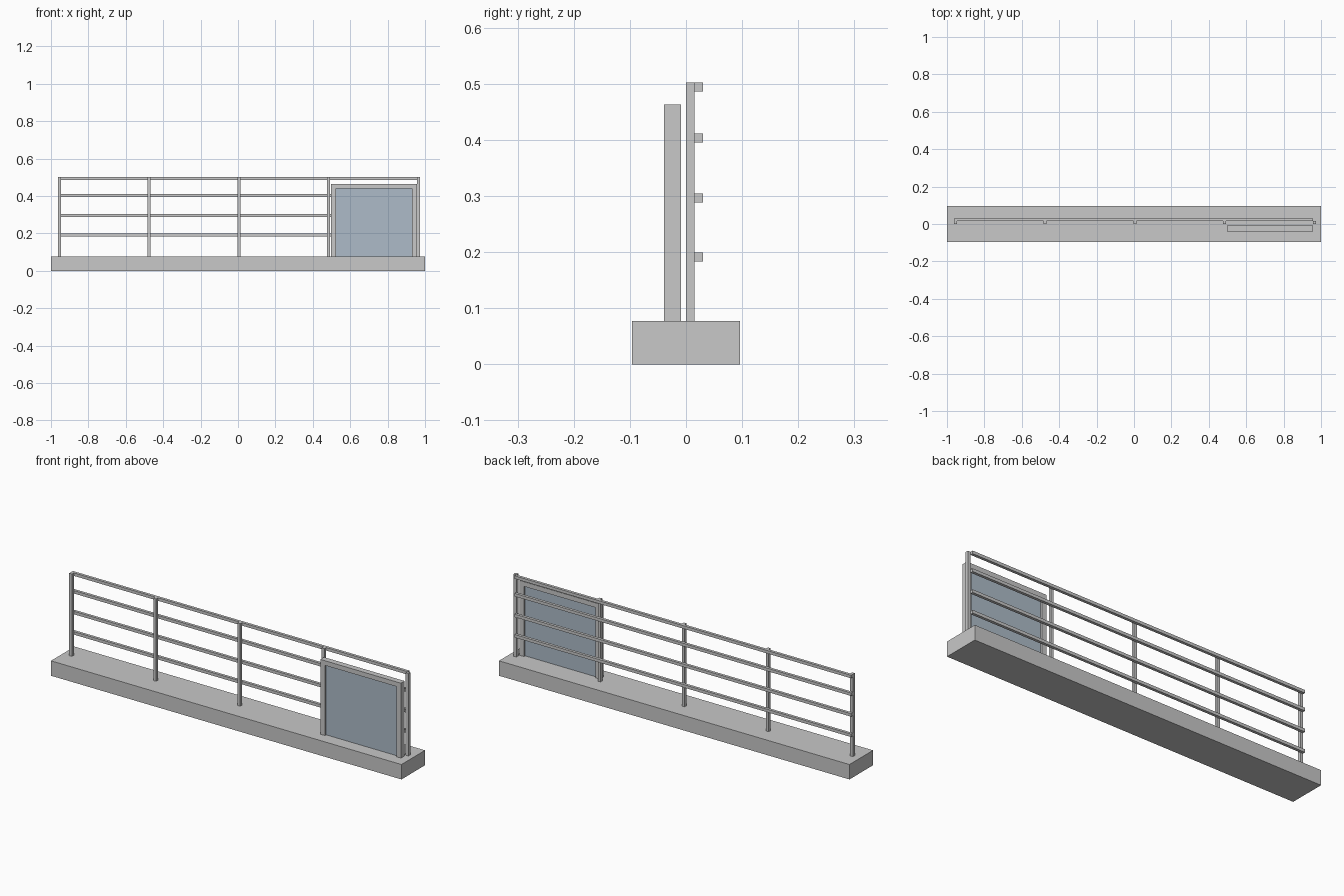
import bpy
import bmesh

if "Cube" in bpy.data.objects:
    bpy.data.objects.remove(bpy.data.objects["Cube"])


def material(name, rgb):
    m = bpy.data.materials.new(name)
    m.diffuse_color = (*rgb, 1)
    m.use_nodes = True
    m.node_tree.nodes["Principled BSDF"].inputs["Base Color"].default_value = m.diffuse_color
    return m


GREY = material("light_grey", (0.58, 0.58, 0.58))
GLASS = material("blue_grey_glass", (0.42, 0.50, 0.58))


def box(name, x, y, z, mat=GREY):
    """Box from (min, max) ranges on each axis."""
    bm = bmesh.new()
    bmesh.ops.create_cube(bm, size=1)
    for v in bm.verts:
        v.co = [r[0] if c < 0 else r[1] for c, r in zip(v.co, (x, y, z))]
    me = bpy.data.meshes.new(name)
    bm.to_mesh(me)
    bm.free()
    me.materials.append(mat)
    ob = bpy.data.objects.new(name, me)
    bpy.context.collection.objects.link(ob)
    return ob


BASE_TOP, RAIL_TOP = 0.077, 0.502
T = 0.0155  # bar thickness

# Plinth
box("base_slab", (-1, 1), (-0.096, 0.096), (0, BASE_TOP))

# Evenly spaced posts
for i in range(5):
    x = -0.963 + i * 0.48
    box(f"post_{i + 1}", (x, x + T), (0, T), (BASE_TOP, RAIL_TOP))

# Horizontal rails fixed behind the posts
for i, top in enumerate((0.199, 0.304, 0.411, RAIL_TOP)):
    box(f"rail_{i + 1}", (-0.963, 0.957), (T, 2 * T - 0.001), (top - T, top))

# Glazed panel: two stiles, a head bar and a recessed pane
X0, X1, W, TOP = 0.497, 0.957, 0.026, 0.463
FRAME_Y = (-0.039, -0.009)
box("panel_left_stile", (X0, X0 + W), FRAME_Y, (BASE_TOP, TOP))
box("panel_right_stile", (X1 - W, X1), FRAME_Y, (BASE_TOP, TOP))
box("panel_head", (X0 + W, X1 - W), FRAME_Y, (TOP - 0.024, TOP))
box("panel_glass", (X0 + W, X1 - W), (-0.029, -0.019), (BASE_TOP, TOP - 0.024), GLASS)
